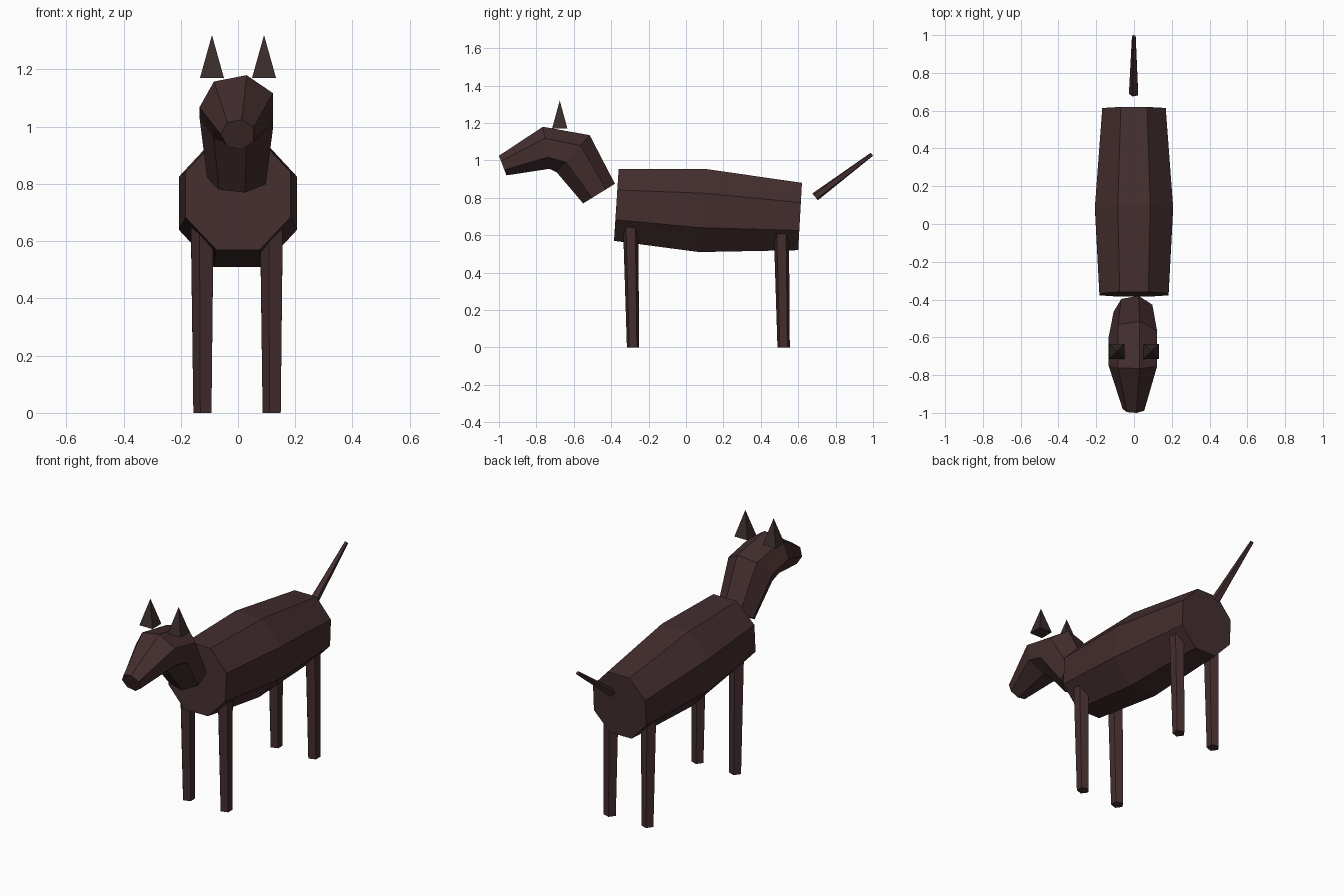
import bpy, bmesh, math

if "Cube" in bpy.data.objects:
    bpy.data.objects.remove(bpy.data.objects["Cube"])


def material(name, rgb):
    m = bpy.data.materials.new(name)
    m.diffuse_color = (*rgb, 1)
    m.use_nodes = True
    m.node_tree.nodes["Principled BSDF"].inputs["Base Color"].default_value = m.diffuse_color
    return m


COAT = material("dark brown coat", (0.058, 0.027, 0.028))
EAR = material("dark ear", (0.043, 0.026, 0.025))


def loft(name, sides, phase, rings, mat=COAT, cx=0.0):
    """Capped tube; each ring is (upper (y, z), lower (y, z), half width in x)."""
    angles = [math.radians(phase) + math.tau * k / sides for k in range(sides)]
    cmax = max(abs(math.cos(a)) for a in angles)
    smax = max(abs(math.sin(a)) for a in angles)
    bm = bmesh.new()
    loops = []
    for (y1, z1), (y2, z2), w in rings:
        loop = []
        for a in angles:
            c, s = math.cos(a) / cmax, math.sin(a) / smax
            loop.append(bm.verts.new((cx + w * c,
                                      (y1 + y2) / 2 + (y1 - y2) / 2 * s,
                                      (z1 + z2) / 2 + (z1 - z2) / 2 * s)))
        loops.append(loop)
    for a, b in zip(loops, loops[1:]):
        for i in range(sides):
            j = (i + 1) % sides
            bm.faces.new((a[i], a[j], b[j], b[i]))
    bm.faces.new(loops[0])
    bm.faces.new(loops[-1])
    # collapse pointed ends
    bmesh.ops.remove_doubles(bm, verts=bm.verts, dist=0.0005)
    bmesh.ops.recalc_face_normals(bm, faces=bm.faces)
    me = bpy.data.meshes.new(name)
    bm.to_mesh(me)
    bm.free()
    me.materials.append(mat)
    ob = bpy.data.objects.new(name, me)
    bpy.context.collection.objects.link(ob)
    return ob


# Octagonal torso
loft("body", 8, 22.5, [
    ((-0.36, 0.955), (-0.385, 0.57), 0.183),
    ((0.10, 0.955), (0.07, 0.51), 0.207),
    ((0.62, 0.88), (0.60, 0.52), 0.168)])

# Neck bending forward into the head and muzzle
loft("neck_and_head", 7, 180, [
    ((-0.38, 0.875), (-0.55, 0.77), 0.108),
    ((-0.515, 1.135), (-0.69, 0.935), 0.135),
    ((-0.765, 1.18), (-0.73, 0.955), 0.135),
    ((-1.0, 1.025), (-0.96, 0.92), 0.060)])

# Tail rising to the back
loft("tail", 5, 180, [
    ((0.675, 0.823), (0.705, 0.787), 0.027),
    ((0.988, 1.041), (1.0, 1.025), 0.011)])

for side, label in ((-1, "left"), (1, "right")):
    # Pyramid ears
    loft(f"ear_{label}", 4, 45, [
        ((-0.634, 1.17), (-0.716, 1.17), 0.042),
        ((-0.675, 1.32), (-0.675, 1.32), 0.0)], EAR, side * 0.091)
    # Tapered legs, tops buried in the torso
    for part, top_y, foot_y, top_z in (("front", -0.297, -0.283, 0.69),
                                       ("back", 0.509, 0.522, 0.66)):
        loft(f"{part}_leg_{label}", 5, 180, [
            ((top_y + 0.041, top_z), (top_y - 0.041, top_z), 0.044),
            ((foot_y + 0.033, 0), (foot_y - 0.033, 0), 0.035)],
            cx=side * 0.121)
